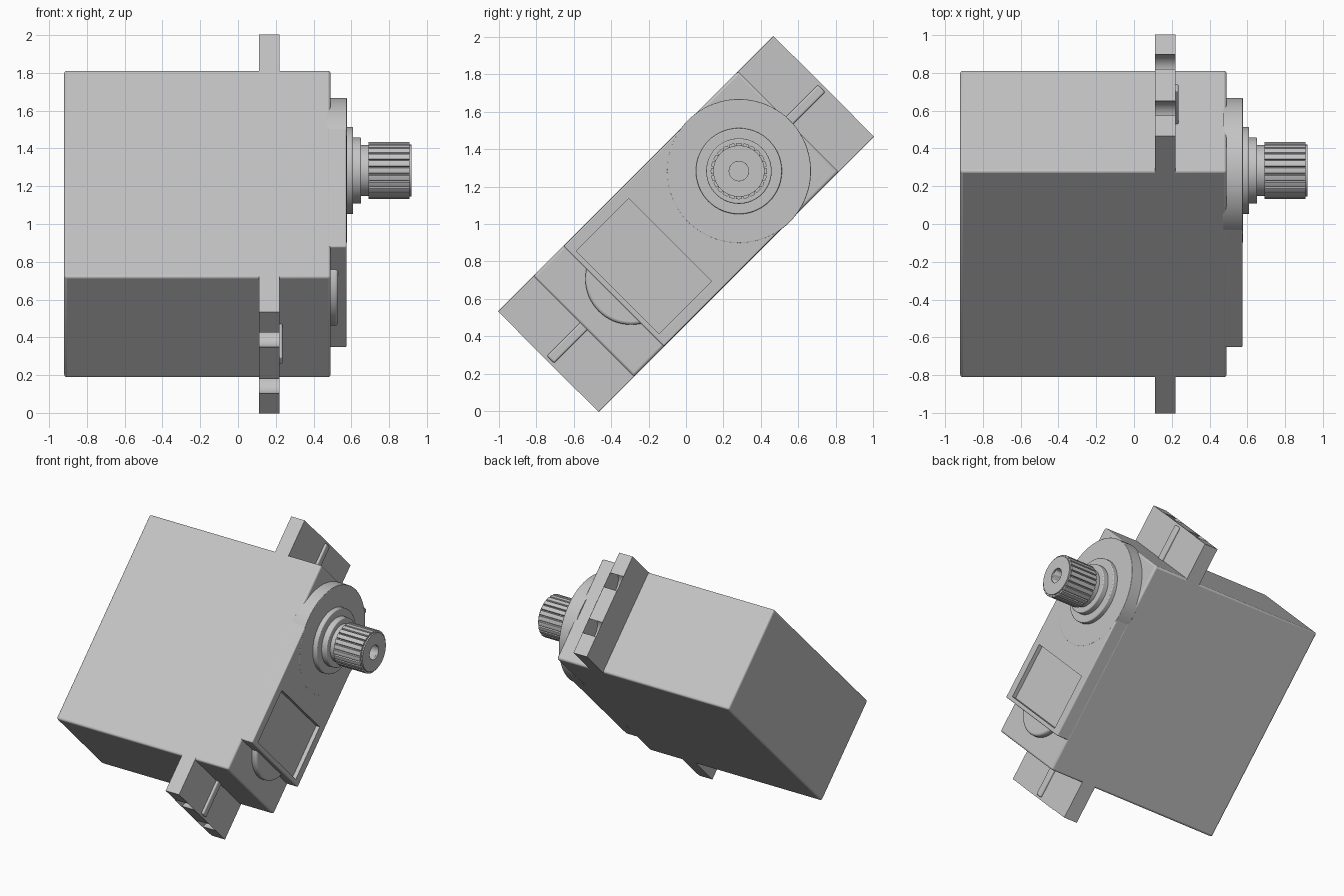
import bpy, bmesh
from math import sin, cos, pi, radians, sqrt, asin
from mathutils import Matrix

cube = bpy.data.objects.get("Cube")
if cube:
    bpy.data.objects.remove(cube, do_unlink=True)

grey = bpy.data.materials.new("plain_grey")
grey.use_nodes = True
COLOUR = (0.55, 0.55, 0.55, 1)
grey.diffuse_color = COLOUR
grey.node_tree.nodes["Principled BSDF"].inputs["Base Color"].default_value = COLOUR

# Local frame: u along the case length, v across it, w along the shaft (world x)
h = sqrt(0.5)
FRAME = Matrix(((0, 0, 1, 0), (h, -h, 0, 0), (h, h, 0, 1), (0, 0, 0, 1)))
SHAFT_U = 0.40
HALF_W = 0.38


def finish(name, bm, bevel=0.0):
    bmesh.ops.recalc_face_normals(bm, faces=bm.faces)
    mesh = bpy.data.meshes.new(name)
    bm.to_mesh(mesh)
    bm.free()
    mesh.materials.append(grey)
    obj = bpy.data.objects.new(name, mesh)
    bpy.context.collection.objects.link(obj)
    obj.matrix_world = FRAME
    bpy.ops.object.select_all(action='DESELECT')
    obj.select_set(True)
    bpy.context.view_layer.objects.active = obj
    if bevel:
        mod = obj.modifiers.new("rounded_edges", 'BEVEL')
        mod.width = bevel
        mod.segments = 3
        mod.limit_method = 'ANGLE'
        mod.angle_limit = radians(40)
    bpy.ops.object.shade_smooth_by_angle(angle=radians(35))
    return obj


def prism(name, outline, w0, w1, bevel=0.0):
    """Extrude a closed (u, v) outline between two heights."""
    bm = bmesh.new()
    face = bm.faces.new([bm.verts.new((u, v, w0)) for u, v in outline])
    top = bmesh.ops.extrude_face_region(bm, geom=[face])["geom"]
    verts = [g for g in top if isinstance(g, bmesh.types.BMVert)]
    bmesh.ops.translate(bm, verts=verts, vec=(0, 0, w1 - w0))
    return finish(name, bm, bevel)


def rect(u0, u1, v0, v1):
    return [(u0, v0), (u1, v0), (u1, v1), (u0, v1)]


def arc(u, v, r, a0, a1, n):
    return [(u + r * cos(a0 + (a1 - a0) * i / n),
             v + r * sin(a0 + (a1 - a0) * i / n)) for i in range(n + 1)]


def circle(u, v, r, n=64):
    return arc(u, v, r, 0, 2 * pi, n)[:-1]


def cut(target, cutter):
    cutter.hide_render = True
    mod = target.modifiers.new("cut", 'BOOLEAN')
    mod.operation = 'DIFFERENCE'
    mod.solver = 'EXACT'
    mod.object = cutter
    bpy.ops.object.select_all(action='DESELECT')
    target.select_set(True)
    bpy.context.view_layer.objects.active = target
    bpy.context.view_layer.update()
    while target.modifiers:
        bpy.ops.object.modifier_apply(modifier=target.modifiers[0].name)
    bpy.data.objects.remove(cutter, do_unlink=True)


# Main case
prism("case", rect(-0.775, 0.775, -HALF_W, HALF_W), -0.92, 0.49, 0.014)

# Raised lid with a label recess
lid = prism("lid", rect(-0.547, SHAFT_U, -HALF_W + 0.001, HALF_W - 0.001), 0.42, 0.575, 0.008)
cut(lid, prism("recess_cutter", rect(-0.517, -0.12, -0.312, 0.312), 0.545, 0.7))

# Round gear housing and the low bump beside the lid
prism("gear_housing", circle(SHAFT_U, 0, 0.385, 96), 0.47, 0.576, 0.004)
prism("motor_bump", circle(-0.415, 0, 0.245), 0.45, 0.53, 0.015)

# Mounting ears with open screw slots, and a rib on each
HOLE_R, GAP, END, HOLE_U, HOLE_V = 0.087, 0.053, 1.04, 0.972, 0.174
open_a = asin(GAP / HOLE_R)
for side, label in ((1, "upper"), (-1, "lower")):
    ear = [(0.72, -HALF_W), (END, -HALF_W)]
    for v in (-HOLE_V, HOLE_V):
        ear.append((END, v - GAP))
        ear += arc(HOLE_U, v, HOLE_R, 2 * pi - open_a, open_a, 28)
        ear.append((END, v + GAP))
    ear += [(END, HALF_W), (0.72, HALF_W)]
    prism(label + "_ear", [(side * u, side * v) for u, v in ear], 0.11, 0.22, 0.012)
    rib = rect(0.75, 1.025, -0.028, 0.028)
    prism(label + "_rib", [(side * u, side * v) for u, v in rib], 0.2, 0.236, 0.01)

# Bearing collars and shaft neck
prism("outer_collar", circle(SHAFT_U, 0, 0.23), 0.56, 0.61, 0.006)
prism("inner_collar", circle(SHAFT_U, 0, 0.175), 0.6, 0.652, 0.006)
prism("shaft_neck", circle(SHAFT_U, 0, 0.135), 0.64, 0.7)

# Splined output shaft with a screw hole
TEETH = 24
spline = []
for i in range(TEETH):
    for part, r in ((-0.36, 0.15), (0, 0.151), (0.36, 0.15), (0.44, 0.138), (0.56, 0.138)):
        a = 2 * pi * (i + part) / TEETH
        spline.append((SHAFT_U + r * cos(a), r * sin(a)))
shaft = prism("splined_shaft", spline, 0.69, 0.908)
cut(shaft, prism("hole_cutter", circle(SHAFT_U, 0, 0.052, 32), 0.75, 1.0))

# Chamfered shaft tip around the hole
bm = bmesh.new()
rings = []
for r, w in ((0.137, 0.9), (0.137, 0.918), (0.052, 0.918), (0.052, 0.9)):
    rings.append([bm.verts.new((u, v, w)) for u, v in circle(SHAFT_U, 0, r)])
for k, ring in enumerate(rings):
    nxt = rings[(k + 1) % len(rings)]
    for i in range(len(ring)):
        j = (i + 1) % len(ring)
        bm.faces.new((ring[i], ring[j], nxt[j], nxt[i]))
finish("shaft_tip", bm)
